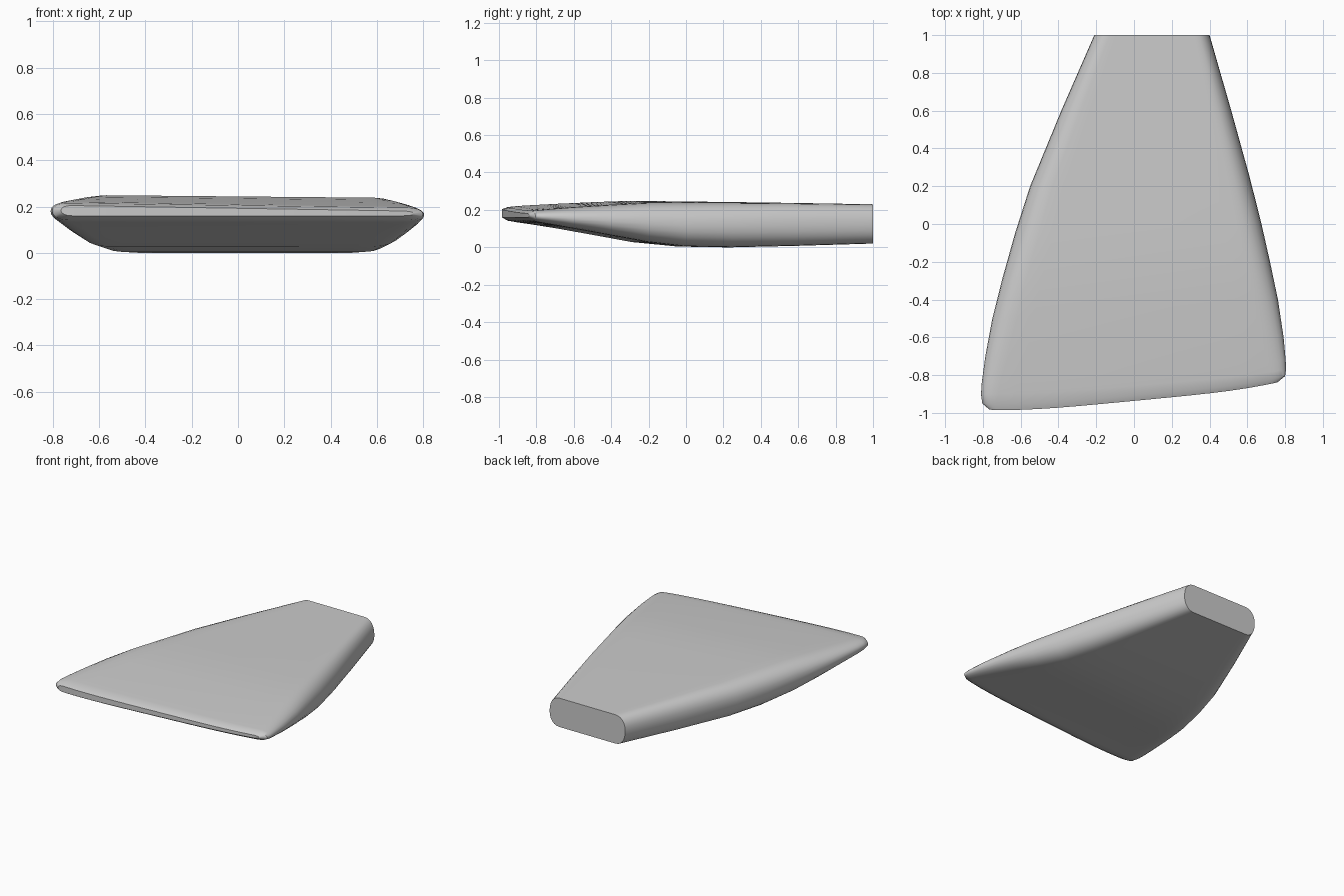
import bpy, bmesh
from math import sin, cos, pi

if "Cube" in bpy.data.objects:
    bpy.data.objects.remove(bpy.data.objects["Cube"])

# Stations from the flat root to the slanted front edge:
# left y, left x, right y, right x, bottom z, left top z, right top z, corner width, front bow
STATIONS = [
    (1.00, -.21, 1.00, .40, .020, .230, .230, .08, 0),
    (.60, -.385, .60, .515, .008, .237, .235, .10, 0),
    (.20, -.55, .25, .612, .000, .243, .238, .12, 0),
    (-.05, -.63, 0, .675, .004, .246, .238, .13, 0),
    (-.30, -.70, -.20, .72, .028, .250, .237, .13, 0),
    (-.50, -.75, -.40, .762, .065, .243, .226, .13, 0),
    (-.70, -.787, -.60, .792, .101, .234, .213, .12, 0),
    (-.84, -.806, -.72, .803, .124, .226, .203, .10, .01),
    (-.90, -.81, -.77, .805, .133, .222, .198, .09, .02),
    (-.95, -.803, -.805, .80, .142, .216, .194, .07, .03),
    (-.983, -.765, -.838, .76, .160, .205, .180, .05, .026),
]
CORNER = 6
SPAN = 14


def ring(yl, xl, yr, xr, zb, ztl, ztr, w, bow):
    """Rounded flat cross-section: over the top left to right, back underneath."""
    pts = []
    e = 2 / 2.2
    across = []
    for i in range(CORNER + 1):
        a = i / CORNER * pi / 2
        across.append((xl + w * (1 - cos(pi / 2 - a) ** e) if i else xl, sin(a) ** e))
    across[0] = (xl, 0)
    across = [(xl + w * (1 - max(cos(i / CORNER * pi / 2), 0) ** e),
               sin(i / CORNER * pi / 2) ** e) for i in range(CORNER + 1)]
    x0, x1 = xl + w, xr - w
    across += [(x0 + (x1 - x0) * i / SPAN, 1) for i in range(1, SPAN)]
    across += [(xr - (x - xl), h) for x, h in reversed(across[:CORNER + 1])]

    def point(x, h, side):
        s = (x - xl) / (xr - xl)
        top = ztl + (ztr - ztl) * s
        mid = zb + (top - zb) * (.53 - .06 * s)
        z = mid + h * ((top - mid) if side > 0 else (zb - mid))
        y = yl + (yr - yl) * s - bow * (1 - (2 * s - 1) ** 4)
        return (x, y, z)

    pts = [point(x, h, 1) for x, h in across]
    pts += [point(x, h, -1) for x, h in reversed(across[1:-1])]
    return pts


# Loft the fin blade through all stations
bm = bmesh.new()
rings = [[bm.verts.new(p) for p in ring(*s)] for s in STATIONS]
n = len(rings[0])
for a, b in zip(rings, rings[1:]):
    for i in range(n):
        j = (i + 1) % n
        bm.faces.new((a[i], a[j], b[j], b[i]))

# Flat root cap
bm.faces.new(rings[0])

# Narrow front edge, closed with strips between upper and lower halves
r = rings[-1]
half = n // 2
bm.faces.new((r[0], r[1], r[-1]))
for i in range(1, half - 1):
    bm.faces.new((r[i], r[i + 1], r[n - i - 1], r[n - i]))
bm.faces.new((r[half - 1], r[half], r[half + 1]))
bmesh.ops.recalc_face_normals(bm, faces=bm.faces)

mesh = bpy.data.meshes.new("fin_blade")
bm.to_mesh(mesh)
bm.free()
obj = bpy.data.objects.new("fin_blade", mesh)
bpy.context.collection.objects.link(obj)
bpy.context.view_layer.objects.active = obj
obj.select_set(True)
bpy.ops.object.shade_smooth_by_angle(angle=0.6)
